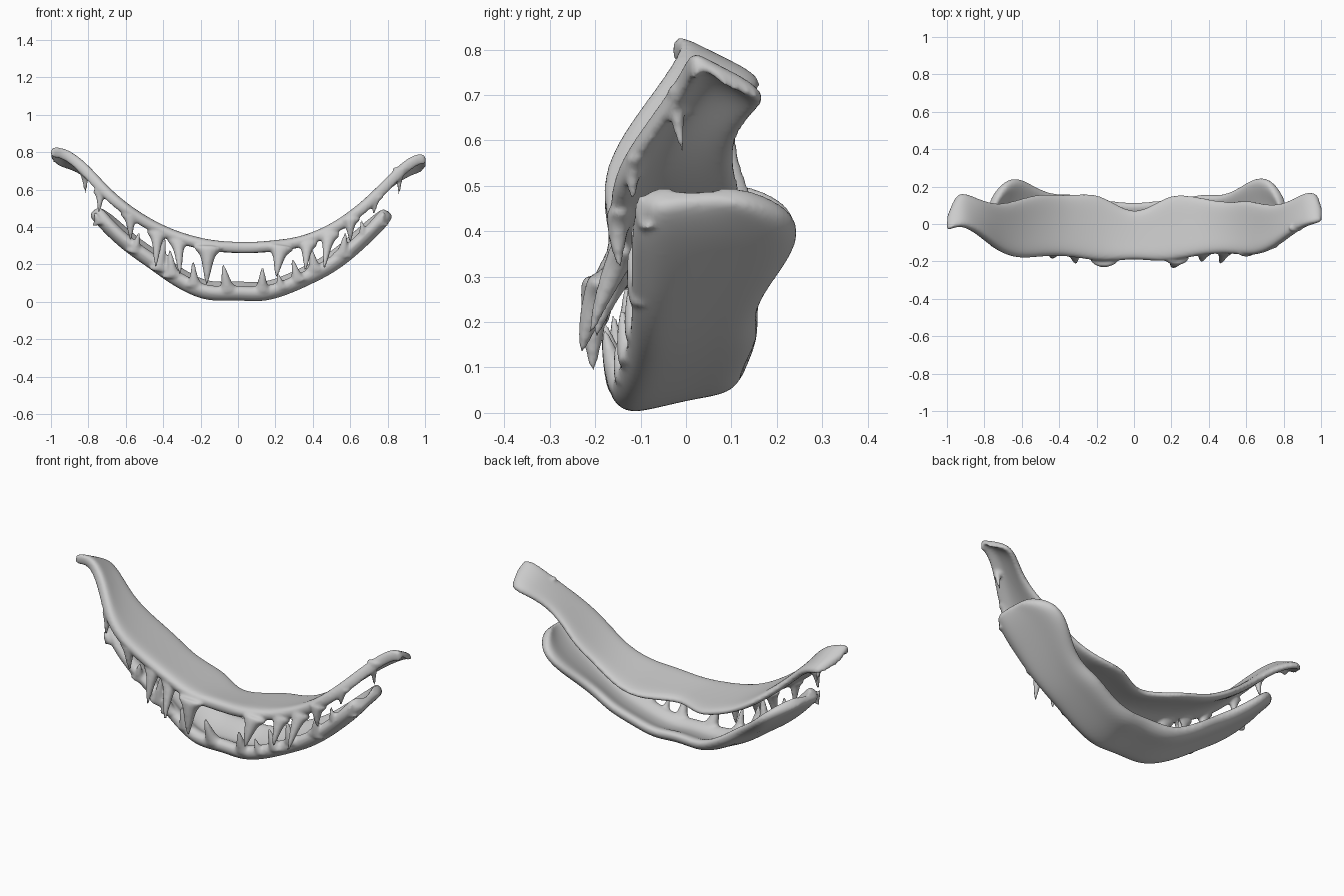
import bpy, bmesh, math
from mathutils import Vector


def finish(name, bm, levels):
    bmesh.ops.recalc_face_normals(bm, faces=bm.faces)
    me = bpy.data.meshes.new(name)
    bm.to_mesh(me)
    bm.free()
    ob = bpy.data.objects.new(name, me)
    bpy.context.collection.objects.link(ob)
    mod = ob.modifiers.new("subdivide", 'SUBSURF')
    mod.levels = mod.render_levels = levels
    return ob


def loft(bm, rings):
    vs = [[bm.verts.new(p) for p in r] for r in rings]
    n = len(rings[0])
    for a, b in zip(vs, vs[1:]):
        for i in range(n):
            bm.faces.new((a[i], a[(i + 1) % n], b[(i + 1) % n], b[i]))
    bm.faces.new(vs[0][::-1])
    bm.faces.new(vs[-1])


def gum(name, stations, section):
    # station: x, z of outline, front y, back y, offset of the back edge
    rings = []
    for i, (x, z, yf, yb, sh) in enumerate(stations):
        a = stations[max(i - 1, 0)]
        b = stations[min(i + 1, len(stations) - 1)]
        t = Vector((b[0] - a[0], 0, b[1] - a[1])).normalized()
        nrm = Vector((-t.z, 0, t.x))
        rings.append([Vector((x, yf + f * (yb - yf), z)) + nrm * (n + sh * max(f, 0) ** 1.5)
                      for f, n in section])

    def cap(ring, other):
        c = sum(ring, Vector()) / len(ring)
        d = (c - sum(other, Vector()) / len(other)).normalized() * 0.02
        return [c + (p - c) * 0.6 + d for p in ring]
    rings = [cap(rings[0], rings[1])] + rings + [cap(rings[-1], rings[-2])]
    bm = bmesh.new()
    loft(bm, rings)
    return finish(name, bm, 3)


def tooth(base, tip, r, bow):
    # curved fang whose root flares sideways into the gum
    base, tip = Vector(base), Vector(tip)
    mid = (base + tip) / 2 + Vector((0, bow, 0))
    rings = []
    for t, kx, ky in ((-.08, 2.6, 1.1), (.04, 2.1, 1.2), (.14, 1.4, 1.1), (.3, 1, .95),
                      (.55, .72, .72), (.8, .45, .45), (.95, .25, .25), (1.02, .1, .1)):
        c = base * (1 - t) ** 2 + mid * 2 * t * (1 - t) + tip * t * t
        d = ((mid - base) * (1 - t) + (tip - mid) * t).normalized()
        v = d.cross(Vector((1, 0, 0))).normalized()
        u = v.cross(d)
        rings.append([c + u * math.cos(a) * r * kx + v * math.sin(a) * r * ky
                      for a in (math.tau * j / 10 for j in range(10))])
    bm = bmesh.new()
    loft(bm, rings)
    return finish("tooth", bm, 1)


def fuse(body, teeth):
    # melt the teeth into the gum as one smooth skin
    dg = bpy.context.evaluated_depsgraph_get()
    bm = bmesh.new()
    for ob in [body] + teeth:
        bm.from_mesh(ob.evaluated_get(dg).to_mesh())
    for ob in teeth:
        bpy.data.objects.remove(ob)
    body.modifiers.clear()
    bm.to_mesh(body.data)
    bm.free()
    rm = body.modifiers.new("skin", 'REMESH')
    rm.mode = 'VOXEL'
    rm.voxel_size = 0.0085
    rm.use_smooth_shade = True
    sm = body.modifiers.new("soften", 'SMOOTH')
    sm.factor, sm.iterations = 0.5, 3


# upper gum: thin bowed sheet with a lip that hangs at the front
upper = [
    (-.985, .835, -.03, .06, -.05), (-.93, .83, -.01, .14, -.08), (-.87, .80, -.02, .175, -.07),
    (-.79, .73, -.065, .13, -.03), (-.70, .625, -.145, .10, -.01), (-.60, .535, -.185, .13, -.01),
    (-.48, .455, -.17, .165, -.02), (-.35, .39, -.165, .15, -.03), (-.2, .345, -.195, .17, -.03),
    (-.1, .33, -.195, .11, -.03), (0, .325, -.185, .055, -.03), (.1, .325, -.195, .10, -.03),
    (.2, .335, -.195, .165, -.03), (.33, .35, -.165, .145, -.03), (.48, .41, -.15, .11, -.02),
    (.6, .49, -.17, .13, -.01), (.7, .575, -.145, .095, -.01), (.79, .67, -.075, .115, -.03),
    (.87, .75, -.02, .175, -.06), (.94, .795, 0, .165, -.08), (.985, .80, .01, .11, -.06)]
upper_gum = gum("upper_gum", upper, [
    (.05, .0), (.3, -.005), (.65, -.005), (.94, .0), (1.03, -.02), (.94, -.045),
    (.65, -.035), (.3, -.035), (.13, -.06), (.03, -.07), (-.03, -.03)])

# lower gum: thicker cradle with a raised front ridge and rounded back ends
lower = [
    (-.79, .45, -.09, .15, .03), (-.75, .405, -.11, .23, .05), (-.68, .33, -.12, .255, .06),
    (-.585, .25, -.12, .20, .06), (-.48, .18, -.12, .155, .06), (-.38, .105, -.13, .165, .06),
    (-.27, .04, -.15, .14, .06), (-.15, -.003, -.17, .125, .06), (0, .008, -.165, .11, .06),
    (.13, -.007, -.17, .125, .06), (.27, .035, -.15, .13, .06), (.4, .095, -.13, .165, .06),
    (.5, .145, -.12, .15, .06), (.6, .215, -.12, .18, .06), (.7, .305, -.12, .25, .06),
    (.78, .385, -.12, .25, .05), (.825, .445, -.10, .16, .03)]
lower_gum = gum("lower_gum", lower, [
    (.1, -.005), (.3, -.004), (.65, .0), (.92, -.012), (1.03, .025), (.92, .065),
    (.65, .042), (.32, .04), (.19, .075), (.07, .085), (-.04, .05)])

# upper fangs: root x, y, z, tip x, y, z, radius
upper_teeth = [
    (-.82, -.025, .70, -.815, 0, .575, .019), (-.735, -.105, .585, -.745, -.115, .47, .02),
    (-.575, -.15, .465, -.575, -.145, .33, .026), (-.43, -.14, .37, -.44, -.18, .185, .028),
    (-.32, -.145, .33, -.31, -.21, .14, .028), (-.16, -.19, .285, -.168, -.205, .095, .036),
    (.225, -.18, .285, .205, -.23, .135, .034), (.37, -.145, .31, .36, -.20, .165, .027),
    (.485, -.135, .36, .46, -.21, .175, .028), (.60, -.145, .44, .60, -.145, .32, .026),
    (.735, -.11, .56, .725, -.115, .465, .02), (.865, -.02, .71, .86, -.005, .57, .019)]
fuse(upper_gum, [tooth(t[:3], t[3:6], t[6], -.012) for t in upper_teeth])

# lower fangs
lower_teeth = [
    (-.74, -.085, .425, -.77, -.10, .48, .022), (-.55, -.095, .27, -.53, -.12, .37, .025),
    (-.42, -.105, .175, -.39, -.12, .35, .027), (-.35, -.115, .14, -.365, -.13, .28, .027),
    (-.235, -.135, .09, -.24, -.16, .22, .024), (-.055, -.14, .06, -.08, -.18, .20, .03),
    (.13, -.14, .06, .13, -.18, .185, .028), (.23, -.135, .075, .21, -.15, .16, .02),
    (.32, -.12, .115, .29, -.14, .23, .026), (.41, -.105, .17, .39, -.12, .29, .026),
    (.56, -.095, .25, .575, -.12, .37, .027), (.67, -.095, .35, .66, -.11, .44, .02),
    (.76, -.085, .42, .78, -.10, .48, .022)]
fuse(lower_gum, [tooth(t[:3], t[3:6], t[6], -.01) for t in lower_teeth])
